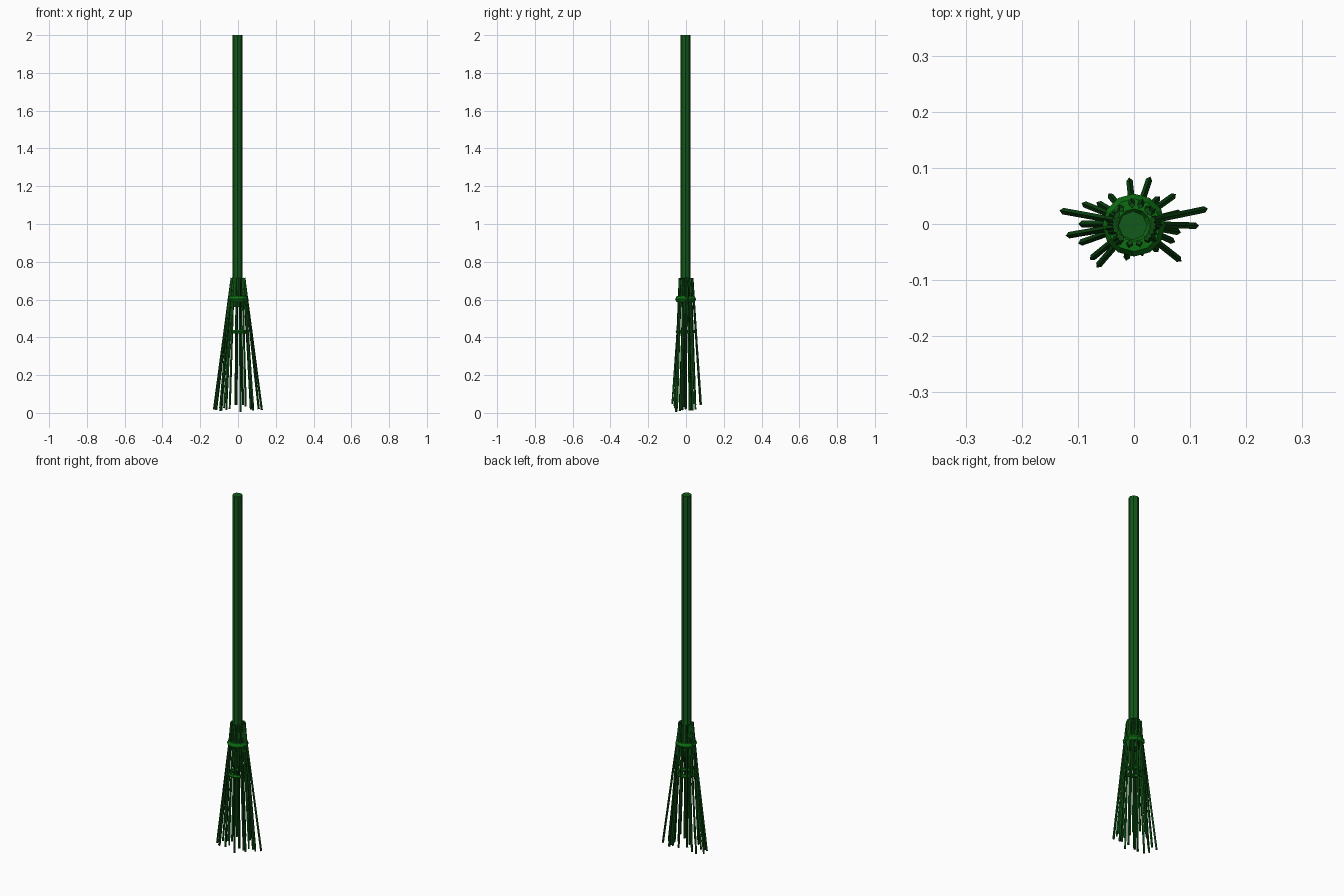
import bpy, math, random
from mathutils import Vector

if "Cube" in bpy.data.objects:
    bpy.data.objects.remove(bpy.data.objects["Cube"])

random.seed(4)


def material(name, rgb):
    m = bpy.data.materials.new(name)
    m.diffuse_color = (*rgb, 1)
    m.use_nodes = True
    m.node_tree.nodes["Principled BSDF"].inputs["Base Color"].default_value = m.diffuse_color
    return m


HANDLE = material("handle_green", (0.006, 0.10, 0.010))
BAND = material("band_green", (0.004, 0.15, 0.006))
STRAW = material("bristle_green", (0.004, 0.07, 0.006))


def rod(name, a, b, radius, sides, mat):
    a, b = Vector(a), Vector(b)
    d = b - a
    bpy.ops.mesh.primitive_cylinder_add(vertices=sides, radius=radius, depth=d.length,
                                        location=(a + b) / 2)
    o = bpy.context.object
    o.rotation_euler = d.to_track_quat('Z', 'Y').to_euler()
    o.name = name
    o.data.materials.append(mat)
    return o


def band(name, z, major, minor, flat):
    bpy.ops.mesh.primitive_torus_add(major_segments=12, minor_segments=6, major_radius=major,
                                     minor_radius=minor, location=(0, -0.002, z))
    o = bpy.context.object
    o.scale.z = flat
    o.name = name
    o.data.materials.append(BAND)


# Handle
rod("handle", (-0.002, -0.003, 0.56), (-0.002, -0.003, 2.0), 0.026, 8, HANDLE)

# Binding bands around the bristles
band("upper_band", 0.602, 0.038, 0.018, 1.0)
band("lower_band", 0.43, 0.042, 0.011, 1.0)

# Bristle tips (x, y), fanned wider in x than y
tips = [(-0.127, 0.023), (-0.088, 0.035), (-0.094, 0.0), (-0.116, -0.02), (-0.094, -0.033),
        (-0.074, -0.06), (-0.063, -0.073), (-0.013, -0.06), (0.014, -0.052), (0.08, -0.063),
        (0.068, -0.03), (0.078, -0.014), (0.11, -0.003), (0.126, 0.026), (0.08, 0.02),
        (0.07, 0.05), (0.042, 0.045), (0.027, 0.079), (-0.008, 0.077), (-0.042, 0.05),
        (-0.062, 0.036), (-0.045, -0.048), (0.04, -0.046)]
for i, (x, y) in enumerate(tips):
    ang = math.atan2(y, x)
    top = (0.034 * math.cos(ang), 0.034 * math.sin(ang), 0.715)
    z = 0.004 if i == 8 else random.uniform(0.008, 0.05)
    rod(f"bristle_{i + 1}", top, (x, y, z), 0.0058, 4, STRAW)
